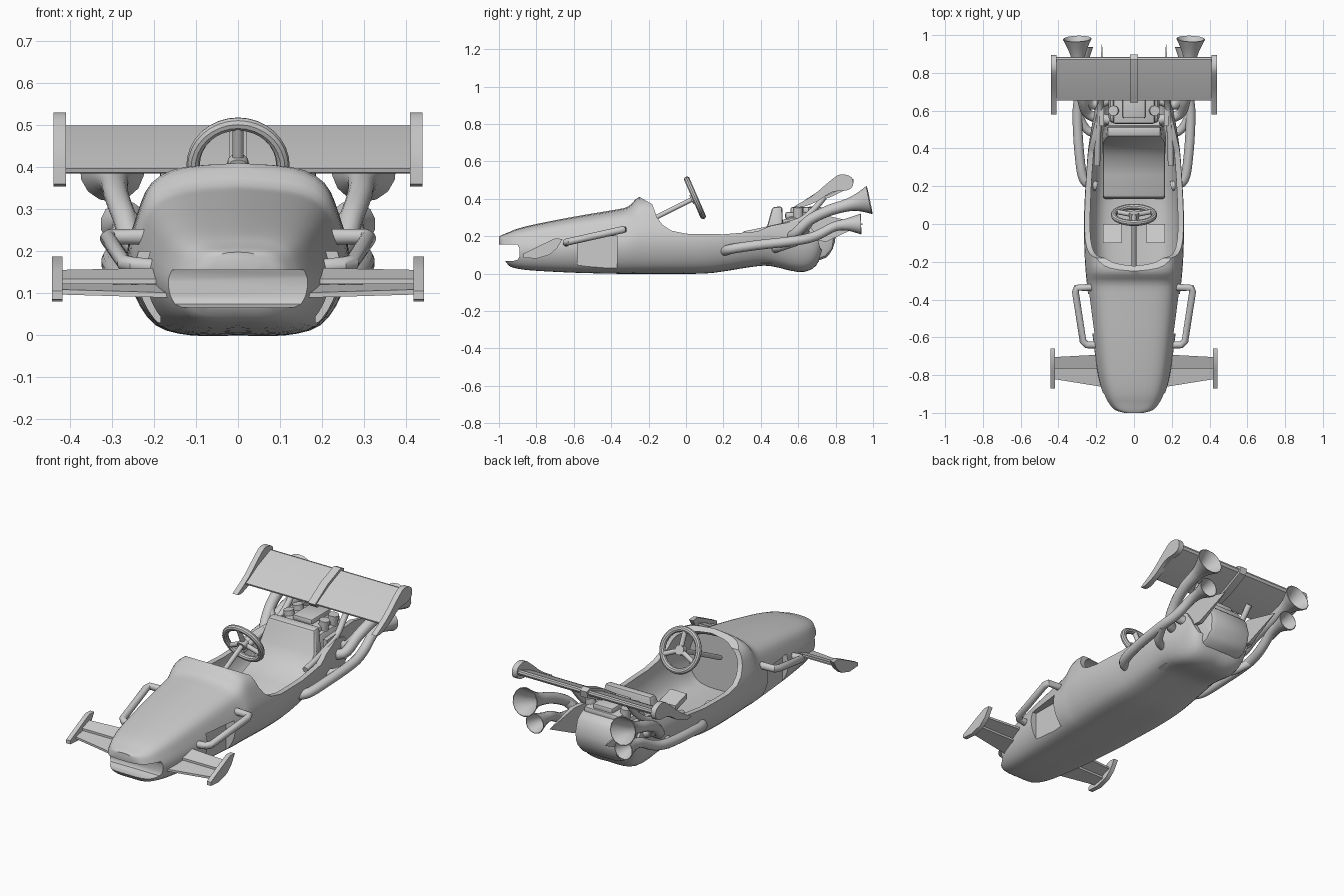
import bpy, bmesh, math
from mathutils import Vector

if "Cube" in bpy.data.objects:
    bpy.data.objects.remove(bpy.data.objects["Cube"])

GREY = (0.6, 0.6, 0.6, 1)
mat = bpy.data.materials.new("plain grey")
mat.use_nodes = True
mat.diffuse_color = GREY
mat.node_tree.nodes["Principled BSDF"].inputs["Base Color"].default_value = GREY


def activate(ob):
    bpy.ops.object.select_all(action='DESELECT')
    ob.select_set(True)
    bpy.context.view_layer.objects.active = ob


def finish(ob, bevel=0.0):
    """Bevel, colour and smooth an object."""
    activate(ob)
    if bevel:
        m = ob.modifiers.new("bevel", 'BEVEL')
        m.width, m.segments = bevel, 2
        bpy.ops.object.modifier_apply(modifier=m.name)
    ob.data.materials.clear()
    ob.data.materials.append(mat)
    bpy.ops.object.shade_smooth_by_angle(angle=math.radians(32))
    return ob


def from_bmesh(name, bm):
    bmesh.ops.recalc_face_normals(bm, faces=bm.faces)
    me = bpy.data.meshes.new(name)
    bm.to_mesh(me)
    bm.free()
    ob = bpy.data.objects.new(name, me)
    bpy.context.collection.objects.link(ob)
    return ob


def resample(pts, n):
    """Catmull-Rom curve through points of any dimension."""
    out = []
    for i in range(len(pts) - 1):
        a, b, c, d = (pts[max(i - 1, 0)], pts[i], pts[i + 1], pts[min(i + 2, len(pts) - 1)])
        for k in range(n):
            t = k / n
            out.append([0.5 * (2 * q + (r - p) * t + (2 * p - 5 * q + 4 * r - s) * t * t
                               + (3 * q - p - 3 * r + s) * t ** 3) for p, q, r, s in zip(a, b, c, d)])
    return out + [list(pts[-1])]


def loft(name, stations):
    """Skin the hull section over (y, half width, bottom, top) stations."""
    bm = bmesh.new()
    rings = []
    for y, w, zb, zt in stations:
        right = [(x * w, y, zb + h * (zt - zb)) for x, h in SECTION]
        left = [(-x, y, z) for x, y, z in right[-2:0:-1]]
        rings.append([bm.verts.new(p) for p in right + left])
    for a, b in zip(rings, rings[1:]):
        for i in range(len(a)):
            j = (i + 1) % len(a)
            bm.faces.new((a[i], a[j], b[j], b[i]))
    bm.faces.new(rings[0])
    bm.faces.new(rings[-1])
    return from_bmesh(name, bm)


def prism(name, pts, lo, hi, axis='x'):
    """Extrude a yz outline along x, or an xy outline along z."""
    bm = bmesh.new()
    place = (lambda p, h: (h, *p)) if axis == 'x' else (lambda p, h: (*p, h))
    a, b = ([bm.verts.new(place(p, h)) for p in pts] for h in (lo, hi))
    for i in range(len(pts)):
        j = (i + 1) % len(pts)
        bm.faces.new((a[i], a[j], b[j], b[i]))
    bm.faces.new(a)
    bm.faces.new(b)
    return from_bmesh(name, bm)


def box(name, x0, x1, y0, y1, z0, z1):
    return prism(name, [(y0, z0), (y1, z0), (y1, z1), (y0, z1)], x0, x1)


def tube(name, pts, r, radii=None, hollow=False, curved=True):
    rows = [(*p, s) for p, s in zip(pts, radii or [1] * len(pts))]
    rows = resample(rows, 5) if curved else rows
    cu = bpy.data.curves.new(name, 'CURVE')
    cu.dimensions = '3D'
    cu.bevel_depth, cu.bevel_resolution, cu.use_fill_caps = r, 5, not hollow
    sp = cu.splines.new('POLY')
    sp.points.add(len(rows) - 1)
    for p, (x, y, z, s) in zip(sp.points, rows):
        p.co, p.radius = (x, y, z, 1), s
    ob = bpy.data.objects.new(name, cu)
    bpy.context.collection.objects.link(ob)
    activate(ob)
    bpy.ops.object.convert(target='MESH')
    ob = bpy.context.object
    if hollow:
        m = ob.modifiers.new("wall", 'SOLIDIFY')
        m.thickness = 0.004
        bpy.ops.object.modifier_apply(modifier=m.name)
    return finish(ob)


def cut(ob, cutter):
    activate(ob)
    m = ob.modifiers.new("cut", 'BOOLEAN')
    m.operation, m.object, m.solver = 'DIFFERENCE', cutter, 'EXACT'
    bpy.ops.object.modifier_apply(modifier=m.name)
    bpy.data.objects.remove(cutter)


# Hull: lofted solid, then hollowed and opened
SECTION = resample([(0, 0), (.42, 0), (.74, .06), (.93, .24), (1, .47), (.92, .7),
                    (.79, .88), (.5, .97), (0, 1)], 3)
HULL = resample([(-1, .05, .15, .198), (-.985, .1, .105, .206), (-.95, .138, .046, .22),
                 (-.9, .163, .027, .24), (-.8, .19, .016, .265), (-.6, .218, .006, .304),
                 (-.4, .24, .001, .338), (-.31, .25, 0, .358), (-.25, .256, 0, .41), (-.15, .262, 0, .41),
                 (0, .265, 0, .4), (.15, .26, .006, .4), (.35, .247, .037, .4), (.45, .235, .042, .4),
                 (.6, .21, .01, .4), (.68, .197, .03, .4), (.72, .188, .09, .4), (.74, .183, .17, .4)], 3)
hull = loft("hull", HULL)
cavity = [(y, w - .03, min(zb + .03, .075), zt - .02) for y, w, zb, zt in HULL if y > -.36]
cut(hull, loft("cavity_cutter", cavity + [(.9, .153, .075, .38)]))
cut(hull, prism("opening_cutter", [(-.255, .6), (-.25, .41), (-.18, .37), (-.155, .3), (-.125, .26),
                                   (-.08, .23), (0, .213), (.2, .21), (.38, .225), (.45, .255),
                                   (.58, .28), (.66, .26), (.7, .2), (.72, .13), (.9, .1),
                                   (.9, .6)], -.5, .5))
cut(hull, prism("mouth_cutter", [(-1.1, .066), (-.93, .066), (-.9, .074), (-.891, .09),
                                 (-.891, .135), (-.9, .155), (-1.1, .155)], -.3, .3))
for x in (-.185, .185):
    cut(hull, box("side_notch_cutter", *sorted((x, x * 2)), -.58, -.37, .03, .2))
finish(hull)

# Steering wheel and column
hub = Vector((0, .048, .405))
up = Vector((0, -.4, .917))
bpy.ops.mesh.primitive_torus_add(major_radius=.107, minor_radius=.016, major_segments=32,
                                 minor_segments=10, location=hub, rotation=(-1.16, 0, 0))
wheel = bpy.context.object
wheel.name = "steering_wheel"
finish(wheel)
for deg in (90, 205, 335):
    a = math.radians(deg)
    tip = hub + .105 * (math.cos(a) * Vector((1, 0, 0)) + math.sin(a) * up)
    tube("wheel_spoke", [hub, tip], .013, curved=False)
tube("wheel_hub", [hub - Vector((0, .02, .01)), hub + Vector((0, .012, .005))], .026, curved=False)
tube("steering_column", [(0, -.3, .23), hub], .013, curved=False)

# Seat, narrowing at its rolled top edge
seat = prism("seat", [(.13, .05), (.14, .1), (.26, .12), (.36, .16), (.43, .24), (.462, .355),
                      (.515, .36), (.525, .05)], -.165, .165)
for v in seat.data.vertices:
    v.co.x *= .86 if v.co.z > .3 else 1
finish(seat, .014)

# Engine block, cover and top parts
finish(prism("engine_block", [(.53, .06), (.68, .06), (.75, .085), (.79, .13), (.8, .2),
                              (.78, .27), (.74, .31), (.53, .31)], -.135, .135), .035)
finish(box("engine_cover", -.11, .11, .53, .74, .29, .33), .012)
finish(box("engine_plate", -.06, .06, .56, .73, .32, .355), .008)

# Rear wing
finish(prism("rear_wing", [(.655, .397), (.658, .388), (.67, .385), (.77, .423), (.878, .474),
                           (.885, .487), (.882, .497), (.87, .5), (.76, .455)], -.42, .42))
finish(prism("wing_clip", [(.642, .398), (.665, .373), (.775, .41), (.89, .465),
                           (.898, .502), (.87, .515), (.755, .469)], -.022, .022))
rear_plate = resample([(.58, .36), (.68, .42), (.77, .495), (.825, .53), (.885, .515), (.892, .47),
                       (.86, .445), (.78, .435), (.7, .385), (.62, .355), (.58, .36)], 3)[:-1]
front_plate = [(-.87, .085), (-.8, .08), (-.73, .1), (-.69, .135), (-.66, .185),
               (-.7, .188), (-.77, .155), (-.87, .105)]

for s in (1, -1):
    side = "left" if s > 0 else "right"

    def mir(pts):
        return [(s * x, y, z) for x, y, z in pts]

    def wide(a, b):
        return sorted((s * a, s * b))

    # End plates
    finish(prism(side + "_rear_end_plate", rear_plate, *wide(.41, .44)))
    finish(prism(side + "_front_end_plate", front_plate, *wide(.418, .443)))

    # Front wing: main blade and raised flap, tapering outward
    for name, root, end, z0, z1 in (("main_blade", (-.865, -.755), (-.82, -.755), .095, .115),
                                    ("flap", (-.765, -.69), (-.765, -.705), .128, .155)):
        blade = prism(f"{side}_front_{name}", [(s * .15, root[0]), (s * .43, end[0]),
                                               (s * .43, end[1]), (s * .15, root[1])], 0, .012, 'z')
        for v in blade.data.vertices:
            rise = (v.co.y - root[0]) / (root[1] - root[0])
            v.co.z += z0 - .006 + rise * (z1 - z0)
        finish(blade)

    # Side handle and sloping floor pad
    tube(side + "_handle", mir([(.19, -.64, .162), (.25, -.64, .168), (.27, -.62, .172),
                                (.31, -.36, .23), (.303, -.338, .235), (.22, -.335, .235)]),
         .019, curved=False)
    pad = box(side + "_floor_pad", *wide(.065, .165), -.1, .0, .03, .06)
    for v in pad.data.vertices:
        v.co.z += .3 * (-v.co.y)
    finish(pad)

    # Exhausts with flared trumpets
    tube(side + "_upper_exhaust", mir([(.13, .55, .2), (.24, .58, .21), (.272, .66, .285),
                                       (.29, .76, .335), (.295, .86, .365), (.298, .92, .38),
                                       (.3, .98, .393)]), .027,
         [1, 1, 1.05, 1.1, 1.25, 1.8, 2.85], hollow=True)
    tube(side + "_lower_exhaust", mir([(.2, .2, .115), (.265, .235, .13), (.29, .38, .152),
                                       (.3, .58, .175), (.288, .69, .2), (.275, .79, .25),
                                       (.272, .86, .262), (.272, .935, .265)]), .026,
         [1, 1, 1, 1, 1, 1, 1.25, 2.15], hollow=True)
    tube(side + "_lower_header", mir([(.18, .47, .13), (.25, .5, .14), (.3, .59, .17)]), .022)
    tube(side + "_upper_header", mir([(.12, .66, .22), (.22, .63, .23), (.265, .66, .28)]), .025)

    # Wing strut, pointed tail fin and carburettors
    tube(side + "_wing_strut", mir([(.195, .31, .21), (.192, .45, .24), (.18, .6, .28),
                                    (.17, .68, .34), (.17, .74, .41)]), .016)
    fin = prism(side + "_tail_fin", [(.52, .2), (.75, .17), (.95, .265), (.75, .31), (.52, .29)],
                *wide(.158, .182))
    for v in fin.data.vertices:
        if v.co.y > .9:
            v.co.x = s * (.17 + .1 * (abs(v.co.x) - .17))
    finish(fin)
    for y in (.6, .68):
        tube(side + "_carburettor", mir([(.1, y, .28), (.11, y, .355)]), .027, curved=False)
